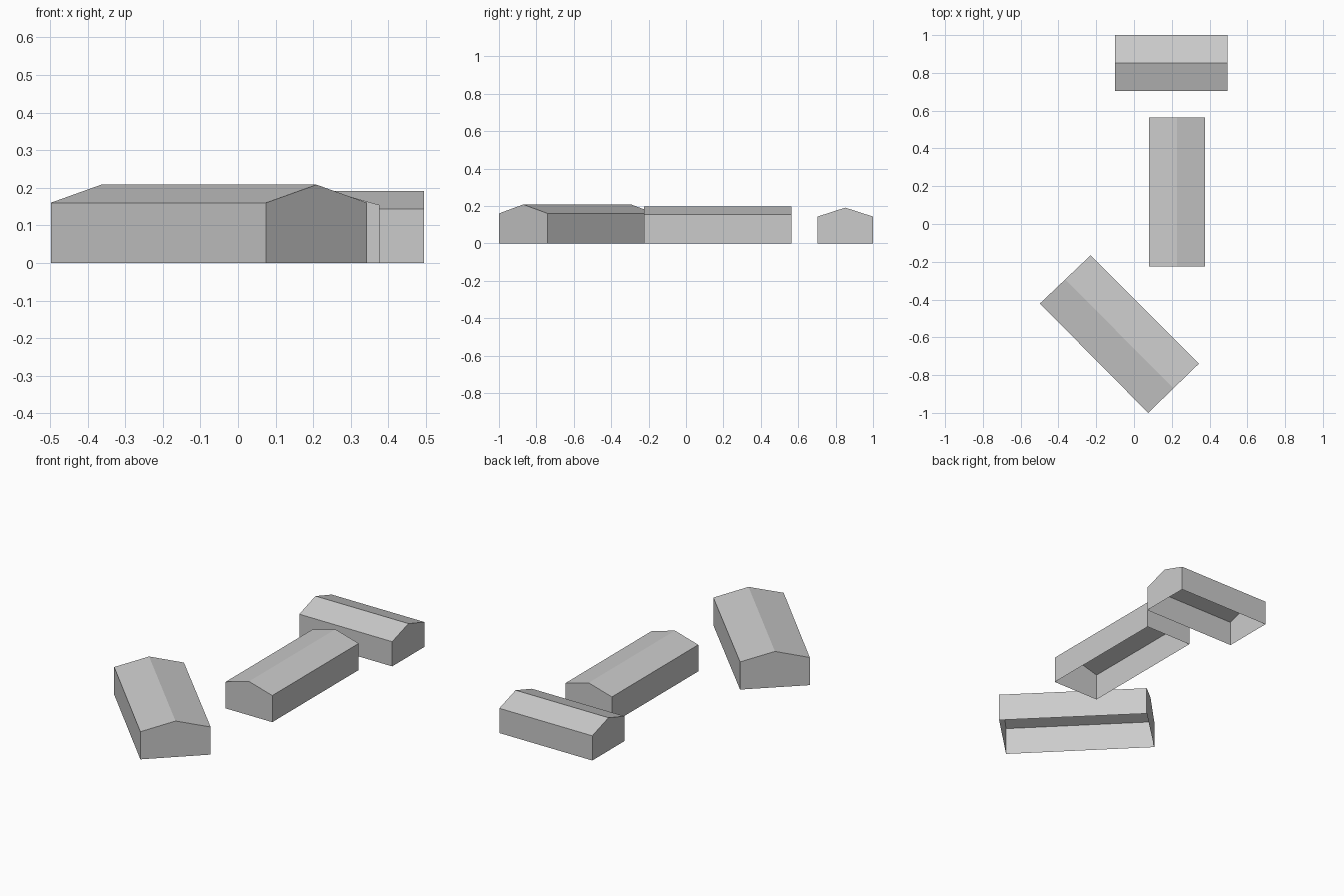
import bpy
import bmesh

if "Cube" in bpy.data.objects:
    bpy.data.objects.remove(bpy.data.objects["Cube"])

grey = bpy.data.materials.new("plain grey")
grey.diffuse_color = (0.6, 0.6, 0.6, 1)
grey.use_nodes = True
grey.node_tree.nodes["Principled BSDF"].inputs["Base Color"].default_value = grey.diffuse_color


def house(name, corners, eave, ridge):
    """Gabled shell, open underneath. Corners run counter-clockwise;
    edges 1-2 and 3-0 are the gable ends."""
    bm = bmesh.new()
    base = [bm.verts.new((x, y, 0)) for x, y in corners]
    top = [bm.verts.new((x, y, eave)) for x, y in corners]

    def ridge_end(i, j):
        mid = (top[i].co + top[j].co) / 2
        return bm.verts.new((mid.x, mid.y, ridge))

    r0, r1 = ridge_end(3, 0), ridge_end(1, 2)
    # long walls
    for i, j in ((0, 1), (2, 3)):
        bm.faces.new((base[i], base[j], top[j], top[i]))
    # gable ends
    bm.faces.new((base[1], base[2], top[2], r1, top[1]))
    bm.faces.new((base[3], base[0], top[0], r0, top[3]))
    # roof slopes
    bm.faces.new((top[0], top[1], r1, r0))
    bm.faces.new((top[2], top[3], r0, r1))
    mesh = bpy.data.meshes.new(name)
    bm.to_mesh(mesh)
    bm.free()
    mesh.materials.append(grey)
    obj = bpy.data.objects.new(name, mesh)
    bpy.context.collection.objects.link(obj)


# back house, ridge along x
house("back_house", [(-0.10, 0.703), (0.495, 0.703), (0.495, 1.0), (-0.10, 1.0)],
      0.143, 0.191)
# middle house, ridge along y
house("middle_house", [(0.377, -0.225), (0.377, 0.565), (0.079, 0.565), (0.079, -0.225)],
      0.154, 0.196)
# front house, turned about 45 degrees
house("front_house", [(-0.498, -0.421), (0.075, -1.0), (0.343, -0.74), (-0.23, -0.166)],
      0.16, 0.208)
